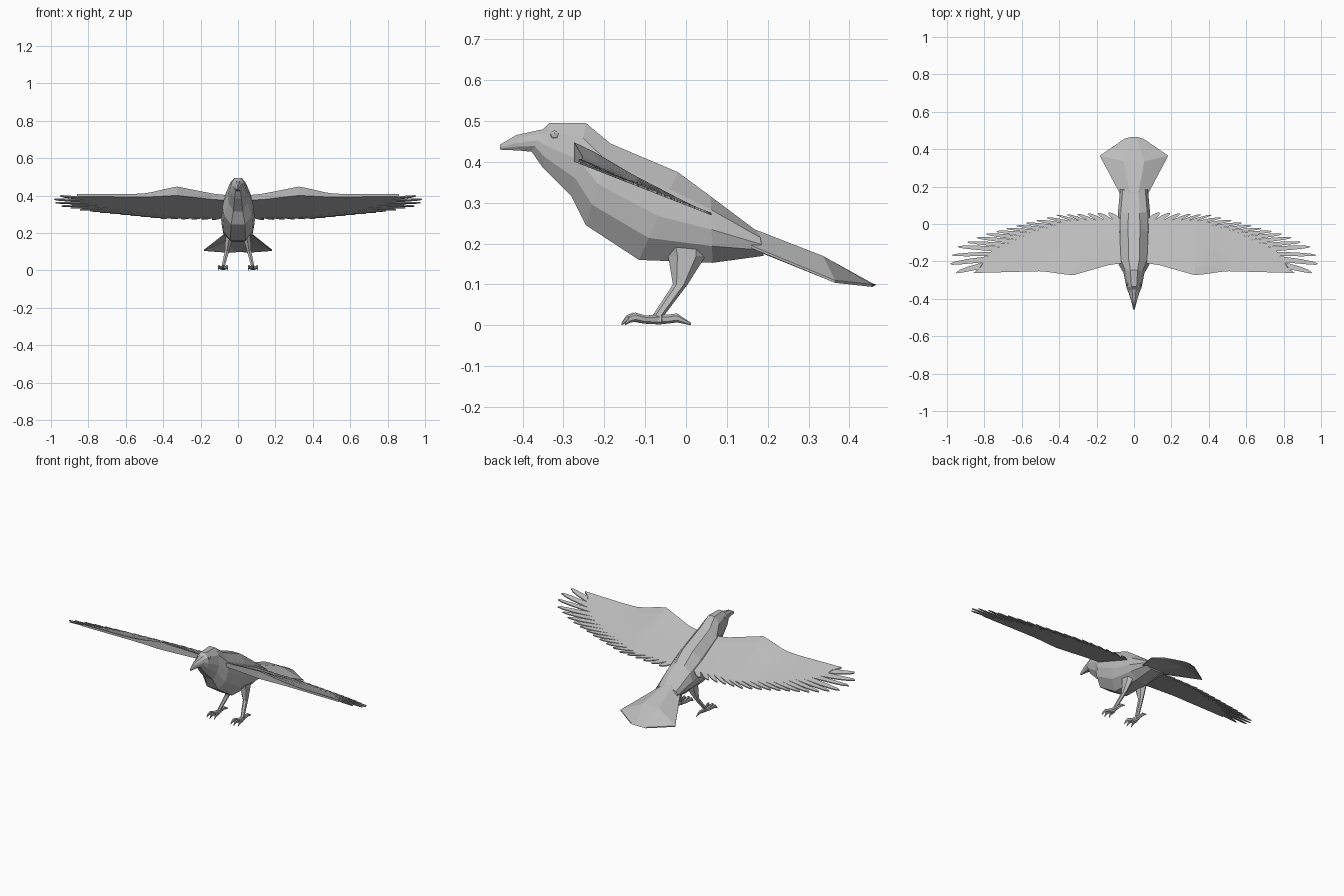
import bpy, bmesh, math
from mathutils import Vector

if "Cube" in bpy.data.objects:
    bpy.data.objects.remove(bpy.data.objects["Cube"])

grey = bpy.data.materials.new("plumage grey")
grey.diffuse_color = (0.5, 0.5, 0.5, 1)
grey.use_nodes = True
grey.node_tree.nodes["Principled BSDF"].inputs["Base Color"].default_value = grey.diffuse_color


def finish(bm, name, mirror=False):
    bmesh.ops.recalc_face_normals(bm, faces=bm.faces)
    me = bpy.data.meshes.new(name)
    bm.to_mesh(me)
    bm.free()
    me.materials.append(grey)
    ob = bpy.data.objects.new(name, me)
    bpy.context.collection.objects.link(ob)
    if mirror:
        ob.modifiers.new("mirror", 'MIRROR').use_clip = False
    return ob


def loft(bm, rings):
    """Skin a list of closed rings and cap both ends."""
    vs = [[bm.verts.new(p) for p in r] for r in rings]
    n = len(vs[0])
    for a, b in zip(vs, vs[1:]):
        for i in range(n):
            bm.faces.new((a[i], a[(i + 1) % n], b[(i + 1) % n], b[i]))
    bm.faces.new(vs[0])
    bm.faces.new(vs[-1])


def limb(bm, stations, sides=6):
    """Tapered tube; station = (x, y, z, half width x, half depth y or z, vertical ring?)."""
    rings = []
    for x, y, z, rx, rd, upright in stations:
        ring = []
        for k in range(sides):
            a = 2 * math.pi * (k + 0.5) / sides
            c, s = rx * math.cos(a), rd * math.sin(a)
            ring.append((x + c, y, z + s) if upright else (x + c, y + s, z))
        rings.append(ring)
    loft(bm, rings)


def along(pts, u):
    """Point at parameter u (0..1) of a polyline, by length."""
    pts = [Vector(p) for p in pts]
    lens = [(b - a).length for a, b in zip(pts, pts[1:])]
    d = u * sum(lens)
    for a, b, l in zip(pts, pts[1:], lens):
        if d <= l:
            return a.lerp(b, d / l)
        d -= l
    return pts[-1]


def table(pts, x):
    """Piecewise linear lookup."""
    for (x0, v0), (x1, v1) in zip(pts, pts[1:]):
        if x <= x1:
            return v0 + (v1 - v0) * max(0, (x - x0) / (x1 - x0))
    return pts[-1][1]


# Body, head and beak: slanted rings (top y, top z, bottom y, bottom z, half width)
body = [(-.456, .442, -.456, .430, .004), (-.415, .466, -.41, .428, .015),
        (-.35, .48, -.378, .425, .030), (-.335, .495, -.35, .385, .040),
        (-.245, .495, -.28, .315, .056), (-.185, .445, -.245, .245, .083),
        (-.02, .375, -.115, .16, .090), (.06, .316, .065, .153, .086),
        (.18, .226, .19, .17, .074)]
shape = [(0, .35), (.2, .82), (.5, 1), (.75, .9), (1, .45)]
bm = bmesh.new()
rings = []
for ty, tz, by, bz, w in body:
    half = [(w * f, ty + (by - ty) * t, tz + (bz - tz) * t) for t, f in shape]
    rings.append(half + [(-x, y, z) for x, y, z in reversed(half)])
loft(bm, rings)
finish(bm, "body")

# Tail: arched fan, each ring = (half width, y edge, z edge, y centre, z centre, thickness)
bm = bmesh.new()
rings = []
for w, ye, ze, yc, zc, th in [(.074, .16, .195, .16, .238, .055),
                              (.183, .365, .11, .335, .170, .02),
                              (.05, .456, .10, .456, .103, .004)]:
    edge = 0.006
    rings.append([(-w, ye, ze), (-w * .3, yc, zc), (w * .3, yc, zc), (w, ye, ze),
                  (w, ye, ze - edge), (w * .3, yc + .01, zc - th),
                  (-w * .3, yc + .01, zc - th), (-w, ye, ze - edge)])
loft(bm, rings)
finish(bm, "tail")

# Wing: thick leading edge, sloping blade and fanned feathers
lead = [(.04, -.21), (.12, -.215), (.33, -.275), (.49, -.252), (.86, -.262)]
notch = [(.07, .025), (.35, .015), (.55, -.05), (.70, -.12), (.79, -.18), (.83, -.242)]
tips = [(.13, .062), (.41, .05), (.64, -.01), (.82, -.06), (.945, -.12), (.995, -.195), (.95, -.256)]
bulge = [(.04, .02), (.12, .024), (.33, .042), (.49, .014), (.6, .008), (1, .005)]
rows = [(0, 1), (.17, .9), (.5, .45), (1, 0)]
N = 19


def low(p):
    return .395 - .39 * (p.y + .26)


bm = bmesh.new()
thick = {}


def wing_vert(p, t):
    v = bm.verts.new((p.x, p.y, low(p) + t))
    thick[v] = t
    return v


grid = []
for i in range(N + 1):
    n = along(notch, i / N)
    lx = .04 + (n.x - .07) / .76 * .82
    l = Vector((lx, table(lead, lx)))
    grid.append([wing_vert(l.lerp(n, t), .006 + table(bulge, lx) * f) for t, f in rows])
for i, (a, b) in enumerate(zip(grid, grid[1:])):
    for j in range(len(rows) - 1):
        bm.faces.new((a[j], b[j], b[j + 1], a[j + 1]))
    # one feather between neighbouring notches
    p, q = a[-1].co.xy, b[-1].co.xy
    tip = along(tips, i / (N - 1))
    m = (p + q) / 2
    side = (q - p) * .5
    mid = m.lerp(tip, .6)
    near_tip = m.lerp(tip, .9)
    f = [wing_vert(c, .006) for c in (mid - side * .85, near_tip - side * .45, tip + side * .1,
                                      near_tip + side * .6, mid + side * .8)]
    bm.faces.new((a[-1], b[-1], f[4], f[0]))
    bm.faces.new((f[0], f[4], f[3], f[2], f[1]))
top = list(bm.verts)
ext = bmesh.ops.extrude_face_region(bm, geom=list(bm.faces), use_keep_orig=True)
for v in [g for g in ext["geom"] if isinstance(g, bmesh.types.BMVert)]:
    v.co.z = low(v.co)
finish(bm, "wing", mirror=True)

# Leg: broad thigh, thin shank
bm = bmesh.new()
limb(bm, [(.045, .0, .195, .024, .050, False), (.048, .002, .17, .022, .046, False),
          (.060, -.014, .10, .013, .018, False), (.078, -.067, .025, .010, .014, False),
          (.080, -.068, .008, .012, .016, False)])
finish(bm, "leg", mirror=True)

# Foot: three front toes and one back toe, each ending in a claw
bm = bmesh.new()
for dx, reach in ((-.024, .9), (0, 1), (.024, .9)):
    limb(bm, [(.08, -.06, .014, .008, .012, True),
              (.08 + dx * .6, -.068 - .035 * reach, .014, .007, .010, True),
              (.08 + dx * .9, -.068 - .062 * reach, .020, .006, .011, True),
              (.08 + dx, -.068 - .078 * reach, .015, .004, .009, True),
              (.08 + dx * 1.05, -.068 - .090 * reach, .003, .001, .003, True)])
limb(bm, [(.08, -.075, .014, .010, .012, True), (.079, -.045, .015, .008, .011, True),
          (.078, -.022, .018, .007, .011, True), (.077, .012, .003, .001, .003, True)])
finish(bm, "foot", mirror=True)

# Eye: small bead on the side of the head
bm = bmesh.new()
bmesh.ops.create_icosphere(bm, subdivisions=1, radius=.012)
for v in bm.verts:
    v.co = Vector((v.co.x * .5 + .035, v.co.y - .322, v.co.z + .466))
finish(bm, "eye", mirror=True)
